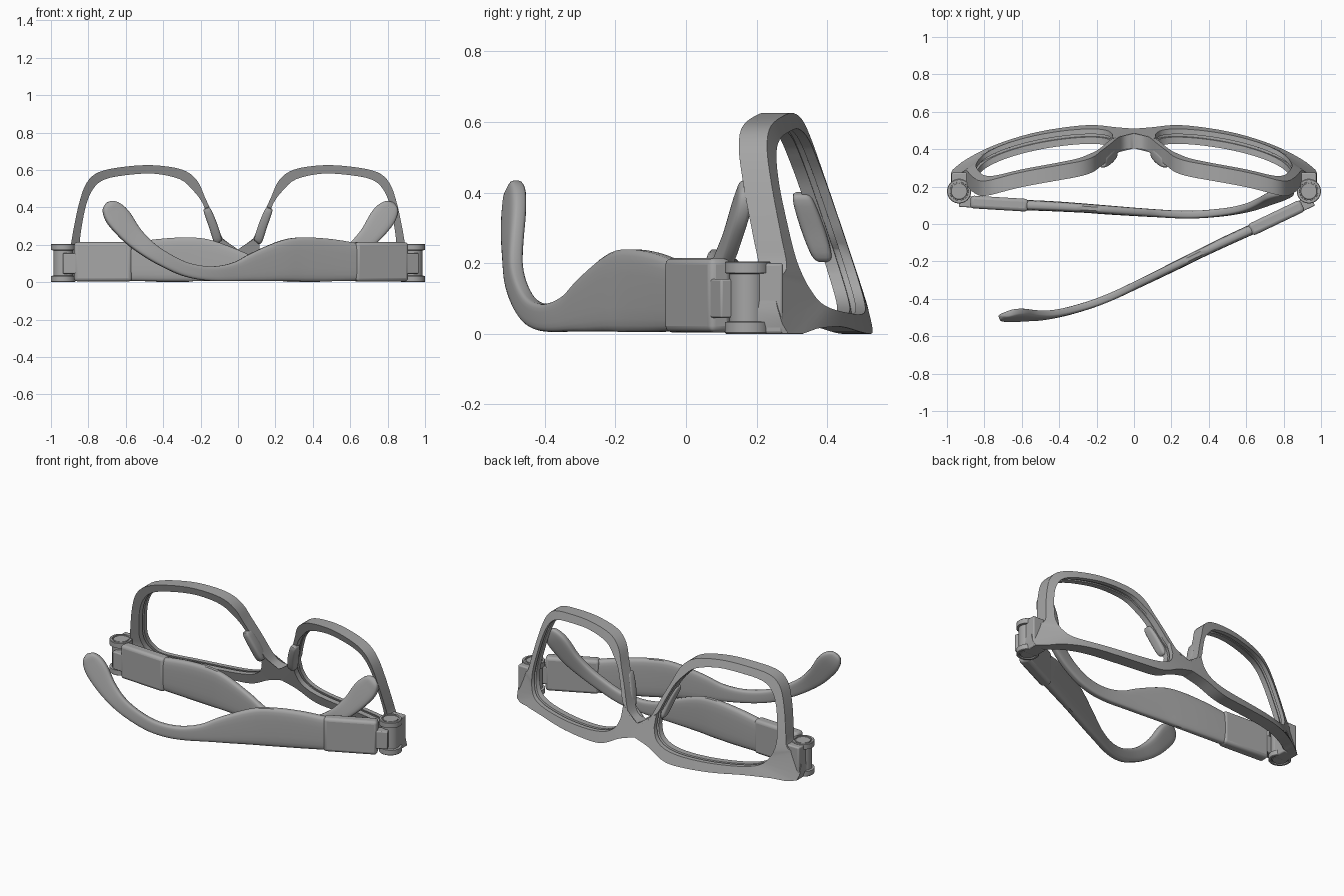
import bpy, bmesh, math
from mathutils import Matrix, Vector

if "Cube" in bpy.data.objects:
    bpy.data.objects.remove(bpy.data.objects["Cube"])

grey = bpy.data.materials.new("plain grey")
grey.use_nodes = True
COLOR = (0.38, 0.38, 0.38, 1)
grey.diffuse_color = COLOR
grey.node_tree.nodes["Principled BSDF"].inputs["Base Color"].default_value = COLOR

HINGE_X, HINGE_Y = 0.935, 0.175


def make(name, bm, matrix=Matrix(), bevel=0, mirror=False):
    """Turn a bmesh into a finished, smooth-shaded object."""
    bm.transform(matrix)
    bmesh.ops.recalc_face_normals(bm, faces=bm.faces)
    mesh = bpy.data.meshes.new(name)
    bm.to_mesh(mesh)
    bm.free()
    mesh.materials.append(grey)
    obj = bpy.data.objects.new(name, mesh)
    bpy.context.collection.objects.link(obj)
    if mirror:
        obj.modifiers.new("Mirror", 'MIRROR').merge_threshold = 0.001
    if bevel:
        mod = obj.modifiers.new("Bevel", 'BEVEL')
        mod.width, mod.segments = bevel, 3
        mod.limit_method, mod.angle_limit = 'ANGLE', math.radians(45)
    bpy.ops.object.select_all(action='DESELECT')
    obj.select_set(True)
    bpy.context.view_layer.objects.active = obj
    bpy.ops.object.shade_smooth_by_angle(angle=math.radians(40))
    return obj


def smooth_path(points, steps):
    """Catmull-Rom interpolation of tuples of any length."""
    pts = [Vector(p) for p in points]
    pts = [pts[0]] + pts + [pts[-1]]
    out = []
    for a, b, c, d in zip(pts, pts[1:], pts[2:], pts[3:]):
        for i in range(steps):
            t = i / steps
            out.append((2 * b + (c - a) * t + (2 * a - 5 * b + 4 * c - d) * t * t
                        + (3 * b - 3 * c + d - a) * t ** 3) / 2)
    return out + [pts[-1]]


def loft(stations, steps=4, sides=20, power=0.5):
    """Rounded sections (u, v, z, half height, half thickness) along a path."""
    path = smooth_path(stations, steps)
    bm = bmesh.new()
    rings = []
    for i, s in enumerate(path):
        d = path[min(i + 1, len(path) - 1)] - path[max(i - 1, 0)]
        across = Vector((-d[2], 0, d[0])).normalized()
        ring = []
        for k in range(sides):
            a = 2 * math.pi * (k + 0.5) / sides
            c, q = math.cos(a), math.sin(a)
            p = Vector(s[:3]) + across * s[3] * math.copysign(abs(c) ** power, c)
            p.y += s[4] * math.copysign(abs(q) ** power, q)
            p.z = max(p.z, 0)
            ring.append(bm.verts.new(p))
        rings.append(ring)
    for r0, r1 in zip(rings, rings[1:]):
        for k in range(sides):
            n = (k + 1) % sides
            bm.faces.new((r0[k], r0[n], r1[n], r1[k]))
    bm.faces.new(rings[0])
    bm.faces.new(rings[-1])
    return bm


def box(x0, x1, y0, y1, z0, z1):
    bm = bmesh.new()
    bmesh.ops.create_cube(bm, size=1)
    size = Matrix.Diagonal((x1 - x0, y1 - y0, z1 - z0, 1))
    bm.transform(Matrix.Translation(((x0 + x1) / 2, (y0 + y1) / 2, (z0 + z1) / 2)) @ size)
    return bm


def lathe(profile, sides=40):
    bm = bmesh.new()
    verts = [bm.verts.new((r, 0, z)) for r, z in profile]
    edges = [bm.edges.new(pair) for pair in zip(verts, verts[1:])]
    bmesh.ops.spin(bm, geom=verts + edges, cent=(0, 0, 0), axis=(0, 0, 1),
                   angle=2 * math.pi, steps=sides)
    bmesh.ops.remove_doubles(bm, verts=bm.verts, dist=1e-5)
    return bm


def front_y(x, z):
    """Wrapped, tilted outer surface of the frame."""
    return 0.54 - 0.166 * x ** 2 - 0.113 * x ** 6 - 0.32 * z


# Frame: outer outline and lens opening of one half, then mirrored
outer = [(0, .175), (.05, .19), (.085, .24), (.13, .35), (.175, .45), (.22, .545),
         (.3, .602), (.45, .625), (.6, .618), (.74, .59), (.81, .53), (.85, .42),
         (.88, .28), (.895, .2), (.92, .17), (.965, .15), (.97, 0), (.85, .015),
         (.7, .02), (.5, .005), (.3, 0), (.2, .015), (.1, .065), (0, .095)]
inner = [(.115, .25), (.135, .29), (.15, .33), (.175, .39), (.2, .44), (.24, .49),
         (.31, .55), (.45, .58), (.6, .572), (.71, .55), (.77, .505), (.81, .42),
         (.835, .3), (.845, .22), (.84, .17), (.825, .13), (.79, .09), (.72, .07),
         (.6, .06), (.45, .055), (.3, .06), (.2, .08), (.14, .12), (.115, .18)]
# Section around the rim: (0 outer to 1 inner, 0 back to 1 front), with lens groove
section = [(0, 0), (0, 1), (1, 1), (1, .65), (.8, .65), (.8, .45), (1, .45), (1, 0)]
THICK = 0.08
bm = bmesh.new()
rings = []
for o, i in zip(smooth_path(outer, 4), smooth_path(inner, 4)):
    ring = []
    for t, d in section:
        p = o.lerp(i, t)
        x, z = max(p.x, 0), max(p.y, 0)
        ring.append(bm.verts.new((x, front_y(x, z) - THICK * (1 - d), z)))
    rings.append(ring)
count = len(section)
for j, r0 in enumerate(rings):
    r1 = rings[(j + 1) % len(rings)]
    for k in range(count):
        if j == len(rings) - 1 and k == 0:
            continue  # open seam at the middle of the bridge
        n = (k + 1) % count
        bm.faces.new((r0[k], r0[n], r1[n], r1[k]))
make("frame", bm, bevel=0.006, mirror=True)

# Temple arm, measured along the arm from its hinge
arm = [(.33, -.073, .105, .098, .028), (.5, -.08, .117, .113, .027),
       (.667, -.09, .122, .118, .025), (.782, -.099, .115, .11, .024),
       (.95, -.111, .083, .079, .022), (1.06, -.118, .058, .053, .021),
       (1.17, -.124, .046, .041, .021), (1.27, -.124, .05, .038, .021),
       (1.37, -.117, .072, .038, .021), (1.47, -.104, .118, .04, .021),
       (1.56, -.083, .175, .045, .022), (1.64, -.052, .25, .056, .023),
       (1.7, -.026, .332, .067, .024), (1.735, -.012, .38, .06, .023),
       (1.758, -.006, .412, .038, .018), (1.767, -.003, .425, .006, .004)]
# Hinge barrel with a raised pin and a waist between two caps
half = [(0, .203), (.042, .203), (.044, .197), (.049, .197), (.05, .205),
        (.062, .205), (.065, .202), (.065, .172), (.052, .17)]
barrel = half + [(r, .205 - z) for r, z in reversed(half)]

for s, side, fold in ((1, "left", 22.1), (-1, "right", 0)):
    at_hinge = Matrix.Translation((s * HINGE_X, HINGE_Y, 0))
    place = at_hinge @ Matrix.Rotation(math.radians(fold), 4, 'Z') @ Matrix.Diagonal((-s, 1, 1, 1))
    make(side + "_temple", loft(arm), place)
    tilt = place @ Matrix.Translation((0, -.053, 0)) @ Matrix.Rotation(-.06, 4, 'Z')
    make(side + "_temple_block", box(.06, .37, -.034, .034, .004, .214), tilt, bevel=.018)
    make(side + "_hinge_neck", box(.0, .09, -.03, .03, .045, .155), tilt, bevel=.006)
    make(side + "_hinge_barrel", lathe(barrel), at_hinge)
    flip = Matrix.Diagonal((s, 1, 1, 1))
    make(side + "_hinge_mount", box(.885, .975, .185, .275, 0, .2), flip, bevel=.008)
    # Nose pad on the back of the rim beside the bridge
    pad = [(x, front_y(x, z) - THICK - .002, z, w, d) for x, z, w, d in
           ((.102, .21, .006, .008), (.108, .222, .022, .028), (.132, .3, .024, .034),
            (.165, .385, .02, .028), (.17, .398, .006, .008))]
    make(side + "_nose_pad", loft(pad, sides=16), flip)
